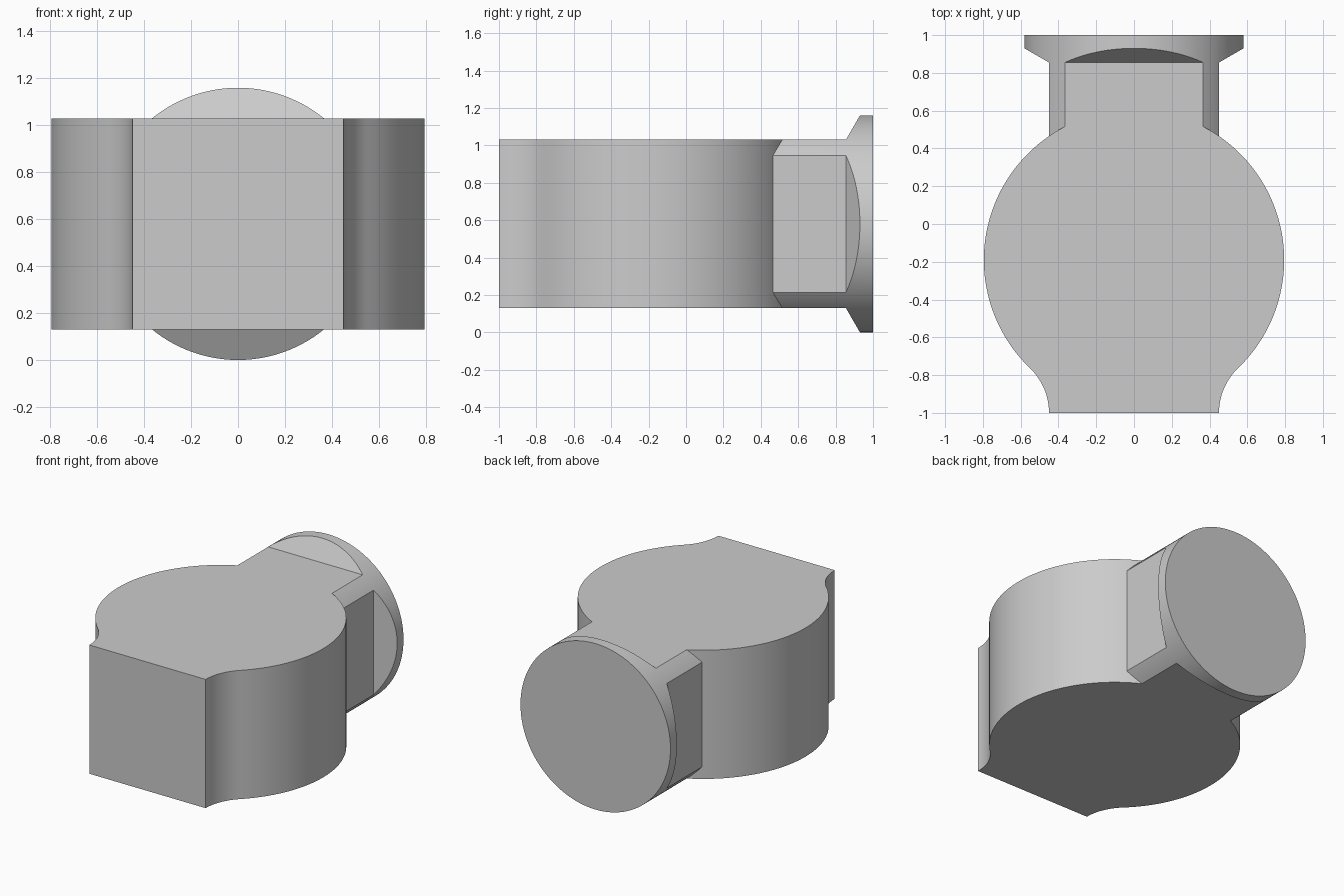
import bpy, bmesh
from math import atan2, cos, sin, pi, sqrt, tan, radians
from mathutils import Matrix

cube = bpy.data.objects.get("Cube")
if cube:
    bpy.data.objects.remove(cube)

MID_Z = 0.58      # height of the centre line
HALF = 0.45       # half width of the square sections
DISC_R = 0.58     # round end radius
BODY_R, BODY_Y = 0.795, -0.19

grey = bpy.data.materials.new("plain grey")
grey.use_nodes = True
grey.diffuse_color = (0.6, 0.6, 0.6, 1)
grey.node_tree.nodes["Principled BSDF"].inputs["Base Color"].default_value = (0.6, 0.6, 0.6, 1)


def make_object(name, bm):
    bmesh.ops.recalc_face_normals(bm, faces=bm.faces)
    mesh = bpy.data.meshes.new(name)
    bm.to_mesh(mesh)
    bm.free()
    mesh.materials.append(grey)
    obj = bpy.data.objects.new(name, mesh)
    bpy.context.collection.objects.link(obj)
    return obj


def arc(cx, cy, r, start, end, steps):
    return [(cx + r * cos(start + (end - start) * i / steps),
             cy + r * sin(start + (end - start) * i / steps)) for i in range(steps + 1)]


def combine(target, other, operation):
    mod = target.modifiers.new(operation.lower(), 'BOOLEAN')
    mod.operation, mod.solver, mod.object = operation, 'EXACT', other
    bpy.context.view_layer.objects.active = target
    bpy.ops.object.modifier_apply(modifier=mod.name)
    bpy.data.objects.remove(other)


# Round body outline, blended by a concave fillet into the flat front
drop = -1 - BODY_Y
fillet = (HALF**2 + drop**2 - BODY_R**2) / (2 * (BODY_R - HALF))
touch = atan2(drop, HALF + fillet)
right = arc(HALF + fillet, -1, fillet, pi, pi + touch, 16)
right += arc(0, BODY_Y, BODY_R, touch, pi / 2, 64)[1:]
outline = right + [(-x, y) for x, y in reversed(right[:-1])]

bm = bmesh.new()
face = bm.faces.new([bm.verts.new((x, y, MID_Z - HALF)) for x, y in outline])
top = bmesh.ops.extrude_face_region(bm, geom=[face])
bmesh.ops.translate(bm, vec=(0, 0, 2 * HALF),
                    verts=[v for v in top["geom"] if isinstance(v, bmesh.types.BMVert)])
body = make_object("body", bm)

# Round bar along y that carries the neck and the end disc
bm = bmesh.new()
place = Matrix.Translation((0, 0.5, MID_Z)) @ Matrix.Rotation(pi / 2, 4, 'X')
bmesh.ops.create_cone(bm, cap_ends=True, segments=128, radius1=DISC_R,
                      radius2=DISC_R, depth=1, matrix=place)
neck = make_object("neck", bm)

# Square sleeve that flares outward, trimming the bar to a squared neck
flare_y, end_y = 0.855, 1.05
flare_half = HALF + (end_y - flare_y) * tan(radians(60))
bm = bmesh.new()
rings = [[bm.verts.new((sx * h, y, MID_Z + sz * h))
          for sx, sz in ((1, 1), (-1, 1), (-1, -1), (1, -1))]
         for y, h in ((-0.1, HALF), (flare_y, HALF), (end_y, flare_half))]
for a, b in zip(rings, rings[1:]):
    for i in range(4):
        j = (i + 1) % 4
        bm.faces.new((a[i], a[j], b[j], b[i]))
bm.faces.new(rings[0])
bm.faces.new(rings[-1])
sleeve = make_object("flared_sleeve", bm)
sleeve.hide_render = True

combine(neck, sleeve, 'INTERSECT')
combine(body, neck, 'UNION')

# Clean coplanar seams and shade the curved walls smooth
bm = bmesh.new()
bm.from_mesh(body.data)
bmesh.ops.remove_doubles(bm, verts=bm.verts, dist=0.0001)
bmesh.ops.dissolve_limit(bm, angle_limit=radians(0.1), verts=bm.verts, edges=bm.edges)
bm.to_mesh(body.data)
bm.free()
bpy.ops.object.select_all(action='DESELECT')
body.select_set(True)
bpy.context.view_layer.objects.active = body
bpy.ops.object.shade_smooth_by_angle(angle=radians(25))
